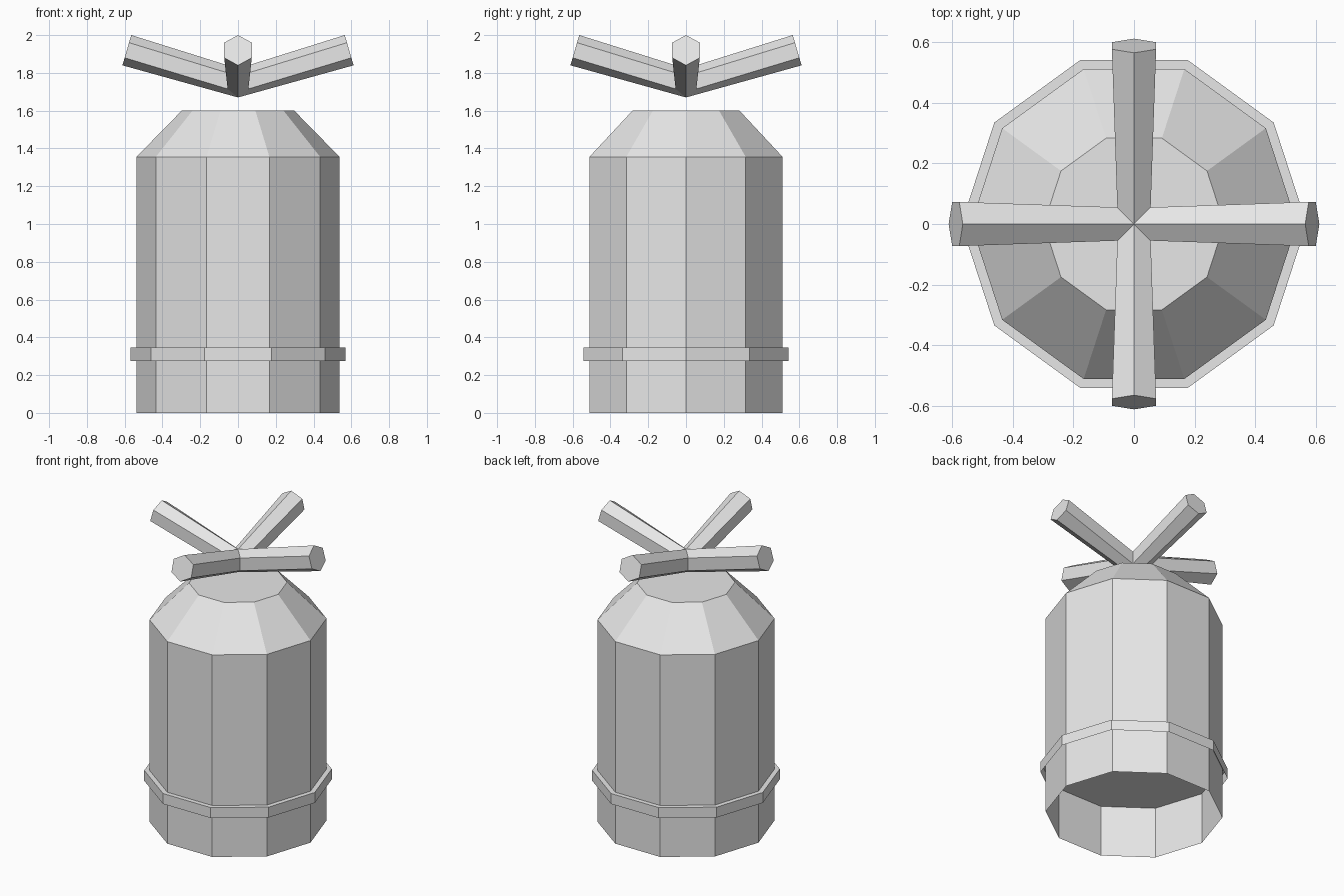
import bpy, bmesh, math

if "Cube" in bpy.data.objects:
    bpy.data.objects.remove(bpy.data.objects["Cube"])

grey = bpy.data.materials.new("light_grey")
grey.diffuse_color = (0.8, 0.8, 0.8, 1)
grey.use_nodes = True
grey.node_tree.nodes["Principled BSDF"].inputs["Base Color"].default_value = grey.diffuse_color


def finish(name, bm):
    bmesh.ops.remove_doubles(bm, verts=bm.verts, dist=1e-4)
    me = bpy.data.meshes.new(name)
    bm.to_mesh(me)
    bm.free()
    me.materials.append(grey)
    ob = bpy.data.objects.new(name, me)
    bpy.context.collection.objects.link(ob)
    return ob


def shell(name, profile, n=10):
    """Ten-sided shell from (radius, z) pairs, open below and capped on top."""
    bm = bmesh.new()
    rings = [[bm.verts.new((r * math.cos(math.tau * i / n),
                            r * math.sin(math.tau * i / n), z))
              for i in range(n)] for r, z in profile]
    for a, b in zip(rings, rings[1:]):
        for i in range(n):
            j = (i + 1) % n
            bm.faces.new((a[i], a[j], b[j], b[i]))
    bm.faces.new(rings[-1])
    return finish(name, bm)


# Tank with tapered shoulder, hollow underneath
shell("tank_body", [(0.538, 0), (0.538, 1.355), (0.298, 1.6)])

# Band around the tank; its lid is the ceiling of the hollow base
shell("tank_band", [(0.57, 0.275), (0.57, 0.345)])

# Valve handle: four tilted hexagonal arms mitred together at the centre
inner = [(0, 0, 1.823), (0.055, 0.055, 1.80), (0.055, 0.055, 1.715),
         (0, 0, 1.67), (0.055, -0.055, 1.715), (0.055, -0.055, 1.80)]
outer = [(0.565, 0, 2.0), (0.577, 0.073, 1.96), (0.60, 0.073, 1.88),
         (0.612, 0, 1.84), (0.60, -0.073, 1.88), (0.577, -0.073, 1.96)]
bm = bmesh.new()
for k in range(4):
    c, s = round(math.cos(k * math.pi / 2)), round(math.sin(k * math.pi / 2))
    a, b = ([bm.verts.new((x * c - y * s, x * s + y * c, z)) for x, y, z in pts]
            for pts in (inner, outer))
    for i in range(6):
        j = (i + 1) % 6
        bm.faces.new((a[j], a[i], b[i], b[j]))
    bm.faces.new(b[::-1])
bmesh.ops.remove_doubles(bm, verts=bm.verts, dist=1e-4)
bmesh.ops.recalc_face_normals(bm, faces=bm.faces)
finish("valve_handle", bm)
